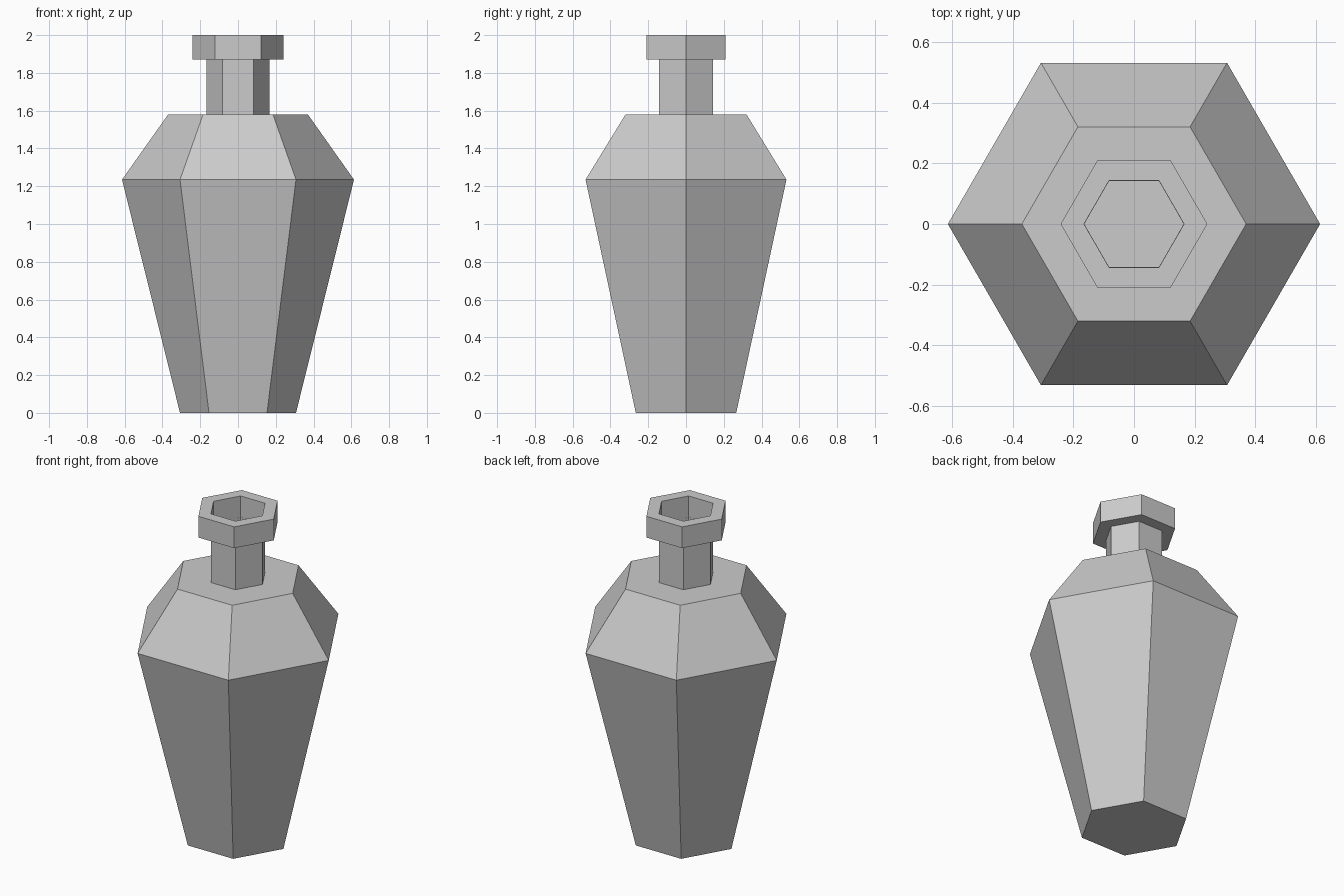
import bpy, bmesh
from math import cos, sin, pi

if "Cube" in bpy.data.objects:
    bpy.data.objects.remove(bpy.data.objects["Cube"])

SIDES = 6


def lathe(name, profile, ring=False):
    """Sweep (radius, z) points round z in six flat sides; cap the ends, or close as a ring."""
    bm = bmesh.new()
    loops = [[bm.verts.new((r * cos(2 * pi * i / SIDES), r * sin(2 * pi * i / SIDES), z))
              for i in range(SIDES)] for r, z in profile]
    pairs = list(zip(loops, loops[1:]))
    if ring:
        pairs.append((loops[-1], loops[0]))
    else:
        bm.faces.new(loops[0])
        bm.faces.new(loops[-1])
    for a, b in pairs:
        for i in range(SIDES):
            j = (i + 1) % SIDES
            bm.faces.new((a[i], a[j], b[j], b[i]))
    bmesh.ops.recalc_face_normals(bm, faces=bm.faces)
    mesh = bpy.data.meshes.new(name)
    bm.to_mesh(mesh)
    bm.free()
    obj = bpy.data.objects.new(name, mesh)
    bpy.context.collection.objects.link(obj)
    return obj


def tube(name, outer, inner, z0, z1):
    return lathe(name, [(outer, z0), (outer, z1), (inner, z1), (inner, z0)], ring=True)


# Tapered body with sloping shoulder
lathe("bottle_body", [(0.307, 0), (0.614, 1.235), (0.37, 1.58)])

# Thin hollow neck
tube("bottle_neck", 0.166, 0.164, 1.58, 1.87)

# Wide open lip
tube("bottle_lip", 0.242, 0.165, 1.87, 2.0)
